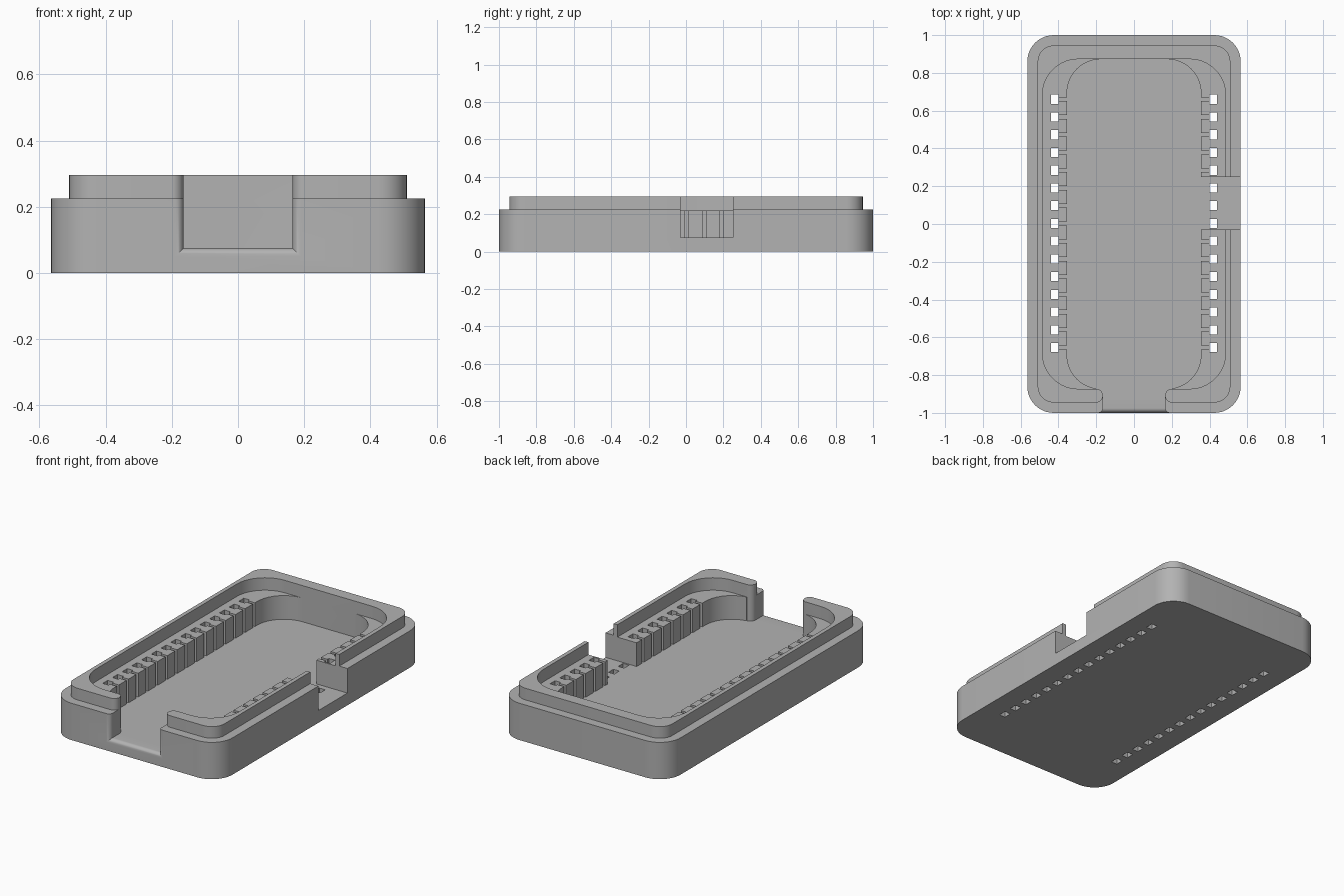
import bpy, bmesh, math

cube = bpy.data.objects.get("Cube")
if cube:
    bpy.data.objects.remove(cube, do_unlink=True)

FLOOR, LEDGE, RIM, OVER = 0.075, 0.225, 0.296, 0.4
GAP = 0.165      # half width of the front opening
FILLET = 0.025

plastic = bpy.data.materials.new("grey plastic")
plastic.use_nodes = True
grey = (0.45, 0.45, 0.45, 1)
plastic.diffuse_color = grey
plastic.node_tree.nodes["Principled BSDF"].inputs["Base Color"].default_value = grey


def arc(cx, cy, r, start, end, steps=10):
    angles = [math.radians(start + (end - start) * i / steps) for i in range(steps + 1)]
    return [(cx + r * math.cos(a), cy + r * math.sin(a)) for a in angles]


def rounded(hx, hy, r):
    pts = []
    for sx, sy, a in ((1, 1, 0), (-1, 1, 90), (-1, -1, 180), (1, -1, 270)):
        pts += arc(sx * (hx - r), sy * (hy - r), r, a, a + 90)
    return pts


def finish(name, bm):
    bmesh.ops.recalc_face_normals(bm, faces=bm.faces)
    mesh = bpy.data.meshes.new(name)
    bm.to_mesh(mesh)
    bm.free()
    mesh.materials.append(plastic)
    obj = bpy.data.objects.new(name, mesh)
    bpy.context.collection.objects.link(obj)
    return obj


def loft(name, rings):
    bm = bmesh.new()
    loops = [[bm.verts.new(p) for p in ring] for ring in rings]
    for a, b in zip(loops, loops[1:]):
        for i in range(len(a)):
            j = (i + 1) % len(a)
            bm.faces.new((a[i], a[j], b[j], b[i]))
    bm.faces.new(loops[0])
    bm.faces.new(loops[-1])
    return finish(name, bm)


def prism(name, outline, z0, z1):
    return loft(name, [[(x, y, z) for x, y in outline] for z in (z0, z1)])


def boxes(name, spans):
    bm = bmesh.new()
    for x0, x1, y0, y1, z0, z1 in spans:
        verts = bmesh.ops.create_cube(bm, size=1)["verts"]
        for v in verts:
            v.co.x = x1 if v.co.x > 0 else x0
            v.co.y = y1 if v.co.y > 0 else y0
            v.co.z = z1 if v.co.z > 0 else z0
    return finish(name, bm)


def mirrored(side):
    return side + [(-x, y) for x, y in reversed(side)]


def combine(target, tool, operation="DIFFERENCE"):
    mod = target.modifiers.new(tool.name, "BOOLEAN")
    mod.operation = operation
    mod.solver = "EXACT"
    mod.object = tool
    bpy.context.view_layer.objects.active = target
    bpy.ops.object.modifier_apply(modifier=mod.name)
    bpy.data.objects.remove(tool, do_unlink=True)


# Outer shell with a stepped lip
tray = prism("tray", rounded(0.565, 1.0, 0.14), 0, LEDGE)
combine(tray, prism("lip", rounded(0.51, 0.945, 0.085), 0.1, RIM), "UNION")

# Wide upper recess and narrower deep pocket
combine(tray, prism("upper_recess", rounded(0.485, 0.873, 0.19), LEDGE - 0.005, OVER))
combine(tray, prism("deep_pocket", rounded(0.355, 0.873, 0.18), FLOOR, OVER))

# Front opening, rounded where it meets the pocket
r = 0.035
inner = [(GAP + r, -0.8)] + arc(GAP + r, -0.873 - r, r, 90, 180) + [(GAP, -1.1)]
combine(tray, prism("front_opening", mirrored(inner), FLOOR, OVER))

# Rounded lip ends beside the opening
outer = [(GAP, -0.9)] + arc(GAP + r, -0.945 + r, r, 180, 270) + [(GAP + r, -1.1)]
combine(tray, prism("lip_ends", mirrored(outer), LEDGE, OVER))

# Flared outer edge of the opening
rings = []
for i in range(9):
    a = math.radians(90 * i / 8)
    d = FILLET * (1 - math.cos(a))
    y = -1 + FILLET * (1 - math.sin(a))
    w, z = GAP + d, FLOOR - d
    rings.append([(-w, y, z), (w, y, z), (w, y, OVER), (-w, y, OVER)])
rings.append([(x, -1.05, z) for x, _, z in rings[-1]])
combine(tray, loft("opening_flare", rings))

# Connector notch in the side wall
combine(tray, boxes("side_notch", [(0.3, 0.7, -0.03, 0.25, FLOOR, OVER)]))

# Rows of pin holes, each with a slot into the pocket
slots, holes = [], []
for i in range(15):
    y = 0.003 + (i - 7) * 0.0939
    for s in (-1, 1):
        x0, x1 = sorted((s * 0.40, s * 0.44))
        holes.append((x0, x1, y - 0.024, y + 0.024, -0.1, OVER))
        if s < 0 or not -0.03 < y < 0.25:
            x0, x1 = sorted((s * 0.34, s * 0.42))
            slots.append((x0, x1, y - 0.01, y + 0.01, FLOOR, OVER))
combine(tray, boxes("pin_slots", slots))
combine(tray, boxes("pin_holes", holes))

bpy.ops.object.select_all(action="DESELECT")
tray.select_set(True)
bpy.context.view_layer.objects.active = tray
bpy.ops.object.shade_smooth_by_angle(angle=math.radians(30))
